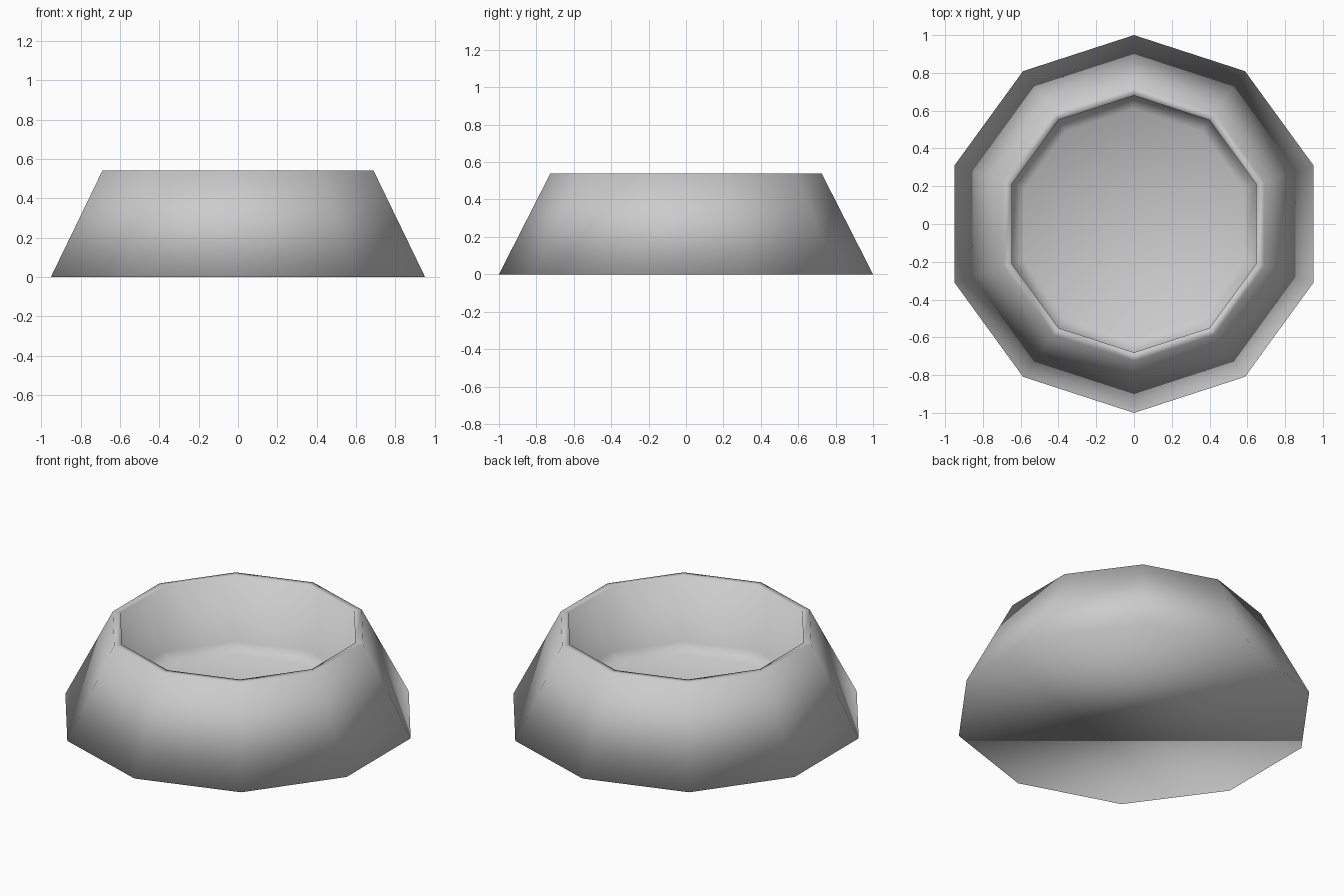
import bpy
import bmesh
from math import sin, cos, tau

default = bpy.data.objects.get("Cube")
if default:
    bpy.data.objects.remove(default, do_unlink=True)

SIDES = 10

# Single plain grey material
grey = bpy.data.materials.new("light_grey")
grey.use_nodes = True
grey.diffuse_color = (0.6, 0.6, 0.6, 1)
grey.node_tree.nodes["Principled BSDF"].inputs["Base Color"].default_value = (0.6, 0.6, 0.6, 1)


def lathe(name, profile, material):
    """Spin (radius, height) pairs into a closed, faceted solid."""
    bm = bmesh.new()
    rings = []
    for radius, height in profile:
        rings.append([bm.verts.new((radius * sin(tau * i / SIDES),
                                    radius * cos(tau * i / SIDES), height))
                      for i in range(SIDES)])
    for low, high in zip(rings, rings[1:]):
        for i in range(SIDES):
            j = (i + 1) % SIDES
            bm.faces.new((low[i], low[j], high[j], high[i]))
    bm.faces.new(rings[0])
    bm.faces.new(rings[-1])
    bmesh.ops.recalc_face_normals(bm, faces=bm.faces)
    for face in bm.faces:
        face.smooth = True
    mesh = bpy.data.meshes.new(name)
    bm.to_mesh(mesh)
    bm.free()
    mesh.materials.append(material)
    obj = bpy.data.objects.new(name, mesh)
    bpy.context.collection.objects.link(obj)
    return obj


# Bowl: flared outer wall, thin flat rim, upright inner wall, bevelled floor
lathe("bowl", [(1.0, 0.0), (0.725, 0.54), (0.68, 0.54),
               (0.68, 0.14), (0.61, 0.09)], grey)
